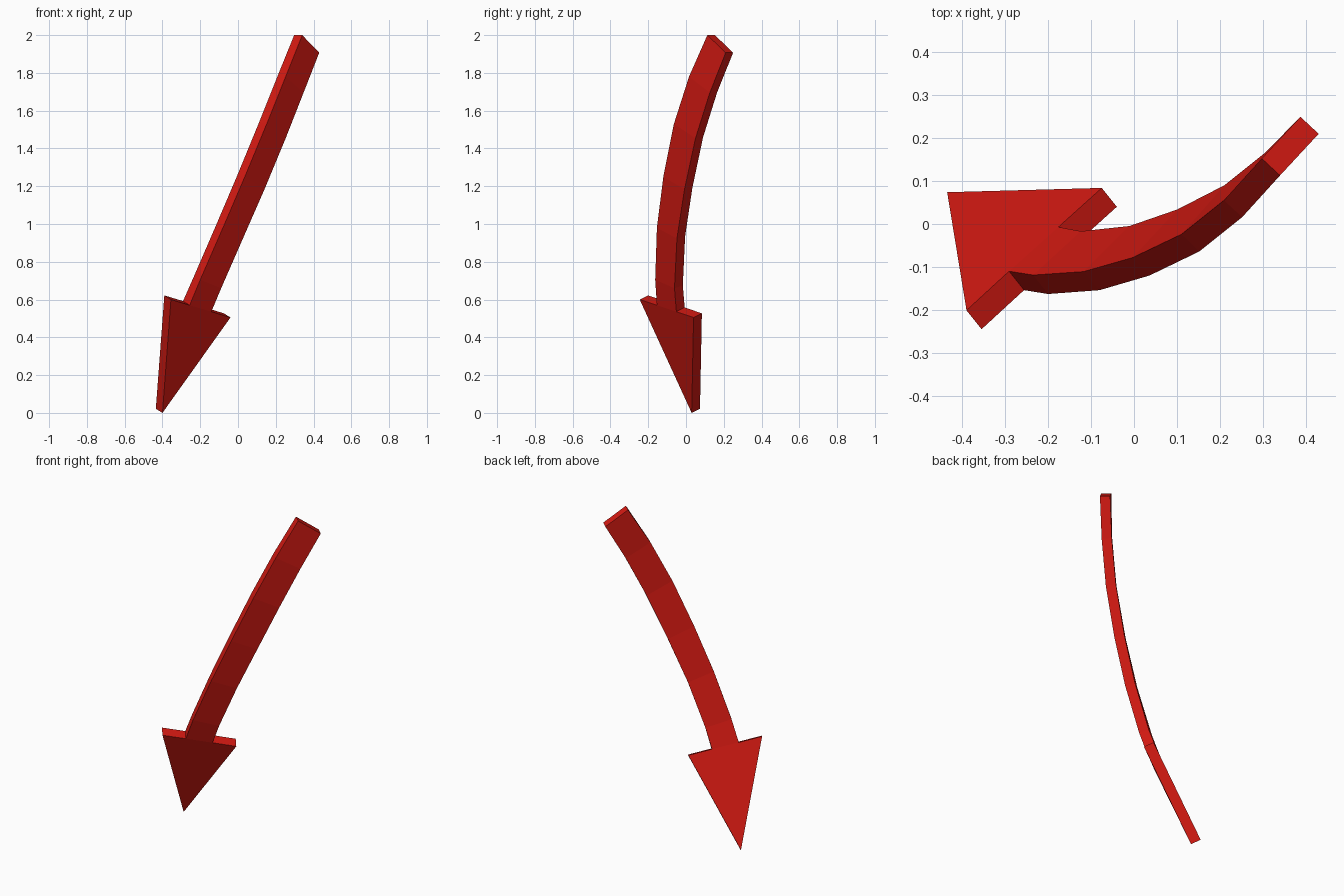
import bpy, bmesh
from mathutils import Vector as V

if "Cube" in bpy.data.objects:
    bpy.data.objects.remove(bpy.data.objects["Cube"])

THICK = 0.058

# Front-face edges of the twisted shaft, from the tail down to the head
edge_left = [V(p) for p in [
    (0.34, 0.113, 2.0), (0.252, 0.016, 1.78), (0.152, -0.064, 1.53), (0.036, -0.12, 1.25),
    (-0.08, -0.154, 0.98), (-0.2, -0.163, 0.705), (-0.256, -0.154, 0.57)]]
edge_right = [V(p) for p in [
    (0.43, 0.21, 1.907), (0.347, 0.126, 1.695), (0.252, 0.05, 1.453), (0.14, -0.008, 1.183),
    (0.026, -0.048, 0.923), (-0.089, -0.061, 0.66), (-0.141, -0.051, 0.536)]]

# Front face of the arrow head, and its offset to the back face
tip, barb_l, barb_r = V((-0.4, 0.03, 0)), V((-0.355, -0.245, 0.6)), V((-0.04, 0.04, 0.505))
head_back = V((-0.035, 0.044, 0.022))

bm = bmesh.new()

# Shaft rings: front left, front right, back right, back left
rings = []
last = len(edge_left) - 1
for i, (l, r) in enumerate(zip(edge_left, edge_right)):
    a, b = max(i - 1, 0), min(i + 1, last)
    tangent = edge_left[b] + edge_right[b] - edge_left[a] - edge_right[a]
    back = (r - l).cross(tangent).normalized() * THICK if i < last else head_back
    rings.append([bm.verts.new(p) for p in (l, r, r + back, l + back)])

bm.faces.new(rings[0])
for top, low in zip(rings, rings[1:]):
    for k in range(4):
        j = (k + 1) % 4
        bm.faces.new((top[k], top[j], low[j], low[k]))

# Head: two flat faces sharing the last shaft ring, joined by the rim
fl, fr, br, bl = rings[-1]
front = [fl, bm.verts.new(barb_l), bm.verts.new(tip), bm.verts.new(barb_r), fr]
rear = [bl] + [bm.verts.new(p + head_back) for p in (barb_l, tip, barb_r)] + [br]
bm.faces.new(front)
bm.faces.new(rear[::-1])
for k in range(4):
    bm.faces.new((front[k], rear[k], rear[k + 1], front[k + 1]))

bmesh.ops.recalc_face_normals(bm, faces=bm.faces[:])
mesh = bpy.data.meshes.new("curved_arrow")
bm.to_mesh(mesh)
bm.free()

red = bpy.data.materials.new("red")
red.diffuse_color = (0.65, 0.01, 0.006, 1)
red.use_nodes = True
red.node_tree.nodes["Principled BSDF"].inputs["Base Color"].default_value = red.diffuse_color
mesh.materials.append(red)
bpy.context.collection.objects.link(bpy.data.objects.new("curved_arrow", mesh))
